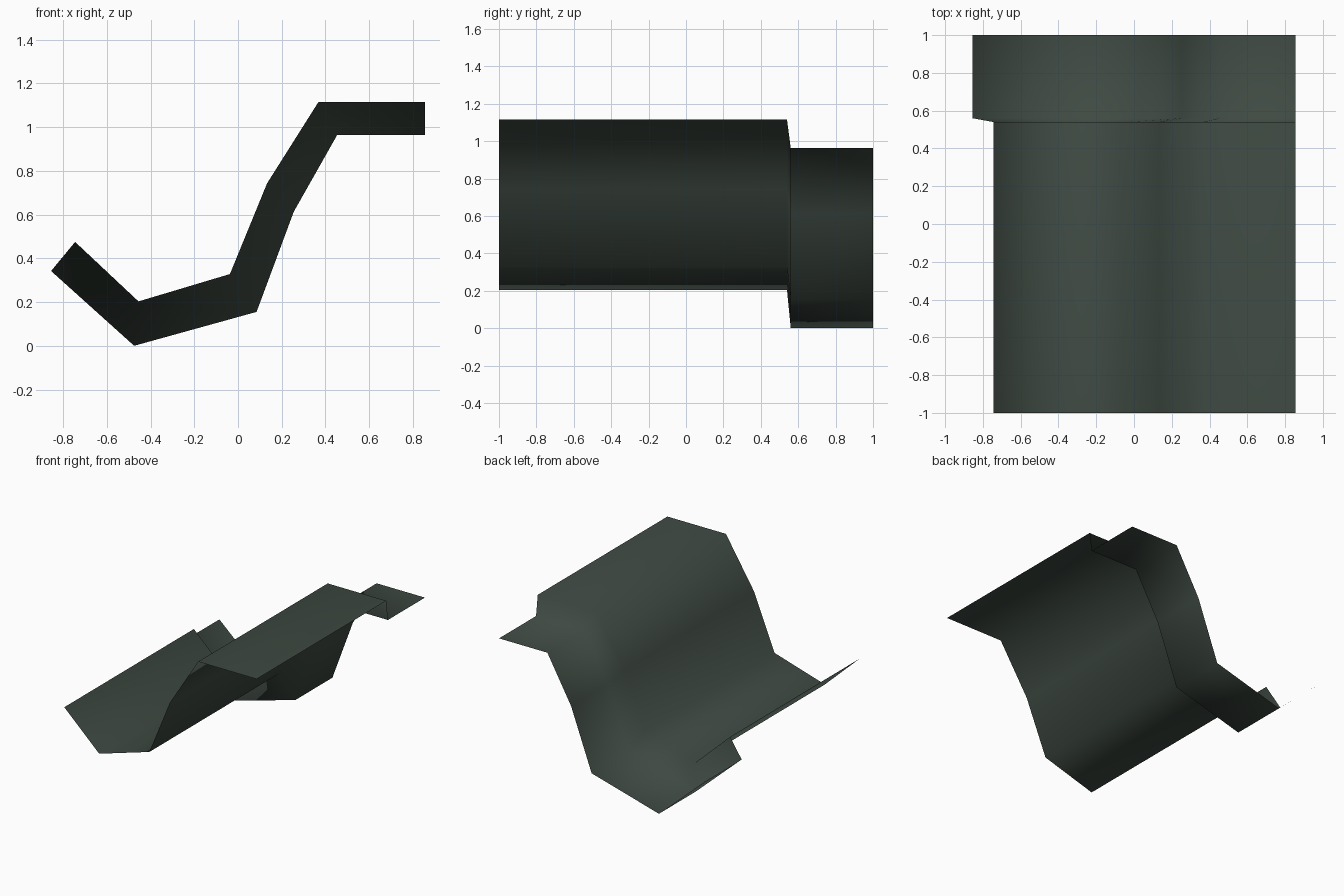
import bpy
import bmesh

if "Cube" in bpy.data.objects:
    bpy.data.objects.remove(bpy.data.objects["Cube"], do_unlink=True)

# Single dark grey-green surface colour
COLOUR = (0.05, 0.069, 0.056, 1.0)
mat = bpy.data.materials.new("dark grey green")
mat.use_nodes = True
mat.diffuse_color = COLOUR
bsdf = mat.node_tree.nodes["Principled BSDF"]
bsdf.inputs["Base Color"].default_value = COLOUR
bsdf.inputs["Roughness"].default_value = 0.8

# Cross-sections (x, z) of the raised front sheet and the lowered back sheet
RAISED = [(-0.745, 0.475), (-0.455, 0.203), (-0.037, 0.328),
          (0.133, 0.743), (0.368, 1.115), (0.855, 1.115)]
LOWERED = [(-0.855, 0.342), (-0.475, 0.0), (0.085, 0.155),
           (0.255, 0.613), (0.453, 0.963), (0.855, 0.963)]

# Sections along the length, with the narrow riser between the two sheets
SECTIONS = [(-1.0, RAISED), (0.54, RAISED), (0.56, LOWERED), (1.0, LOWERED)]


def loft(name, sections):
    """Skin a row of open profiles into one thin sheet."""
    bm = bmesh.new()
    rows = [[bm.verts.new((x, y, z)) for x, z in profile]
            for y, profile in sections]
    for near, far in zip(rows, rows[1:]):
        for i in range(len(near) - 1):
            bm.faces.new((near[i], near[i + 1], far[i + 1], far[i]))
    for face in bm.faces:
        face.smooth = True
    mesh = bpy.data.meshes.new(name)
    bm.to_mesh(mesh)
    bm.free()
    mesh.materials.append(mat)
    obj = bpy.data.objects.new(name, mesh)
    bpy.context.collection.objects.link(obj)
    return obj


sheet = loft("stepped_folded_sheet", SECTIONS)

# Large faces lead the soft shading, so the riser blends in
soft = sheet.modifiers.new("soft shading", 'WEIGHTED_NORMAL')
soft.mode = 'FACE_AREA'
soft.weight = 50
